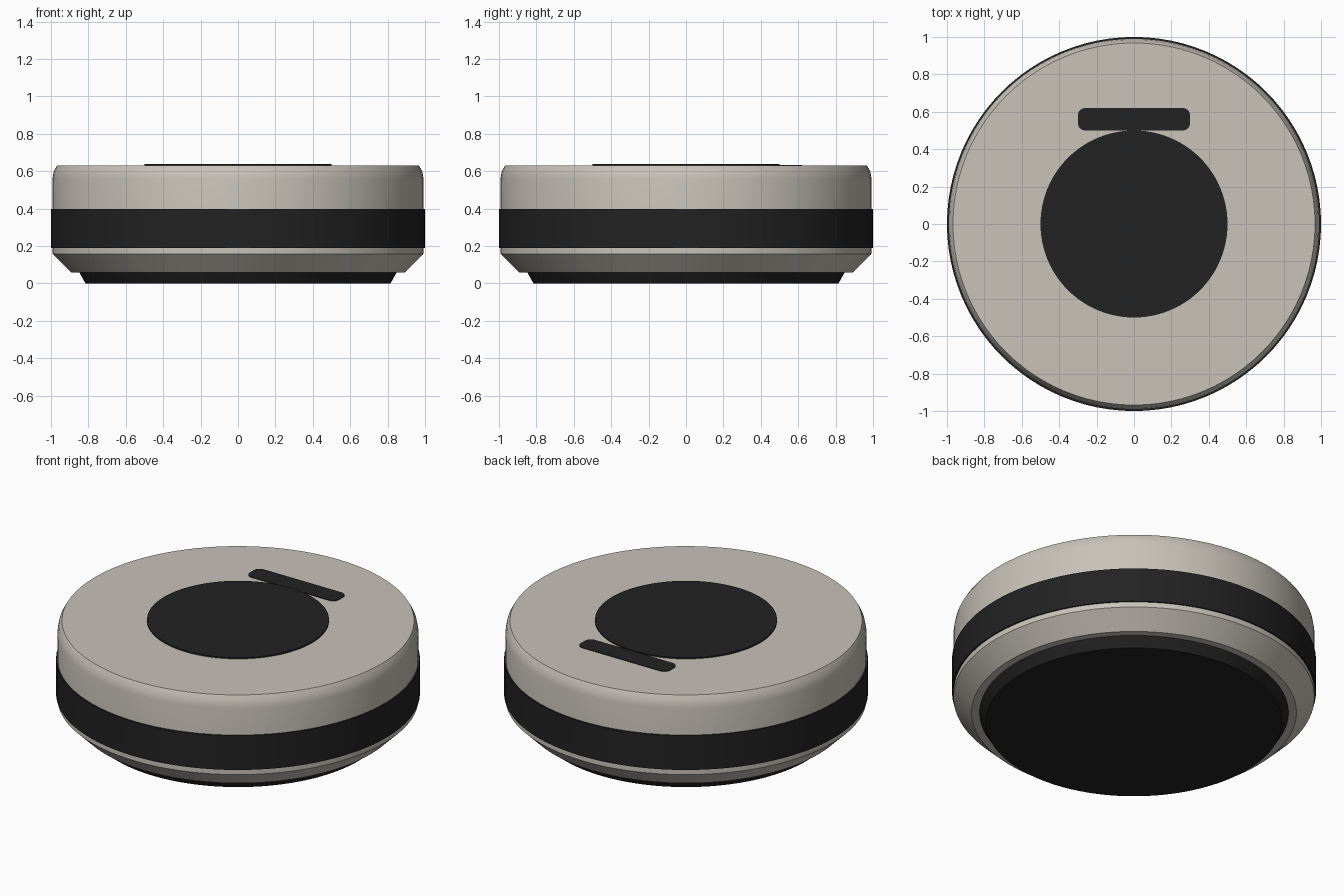
import bpy, bmesh, math

cube = bpy.data.objects.get("Cube")
if cube:
    bpy.data.objects.remove(cube, do_unlink=True)


def material(name, colour):
    m = bpy.data.materials.new(name)
    m.use_nodes = True
    m.diffuse_color = (*colour, 1)
    m.node_tree.nodes["Principled BSDF"].inputs["Base Color"].default_value = (*colour, 1)
    return m


shell = material("warm grey shell", (0.58, 0.545, 0.485))
black = material("soft black", (0.016, 0.016, 0.016))


def finish(name, bm, mat, angle=30):
    bmesh.ops.recalc_face_normals(bm, faces=bm.faces)
    mesh = bpy.data.meshes.new(name)
    bm.to_mesh(mesh)
    bm.free()
    mesh.materials.append(mat)
    ob = bpy.data.objects.new(name, mesh)
    bpy.context.collection.objects.link(ob)
    bpy.ops.object.select_all(action='DESELECT')
    ob.select_set(True)
    bpy.context.view_layer.objects.active = ob
    bpy.ops.object.shade_smooth_by_angle(angle=math.radians(angle))
    return ob


def turned(name, profile, mat, segments=96):
    """Closed solid turned about z from (radius, height) points."""
    bm = bmesh.new()
    rings = []
    for r, z in profile:
        rings.append([bm.verts.new((r * math.cos(a), r * math.sin(a), z))
                      for a in (math.tau * i / segments for i in range(segments))])
    for low, high in zip(rings, rings[1:]):
        for i in range(segments):
            j = (i + 1) % segments
            bm.faces.new((low[i], low[j], high[j], high[i]))
    bm.faces.new(rings[0])
    bm.faces.new(rings[-1])
    return finish(name, bm, mat)


def rounded_plate(name, cx, cy, w, d, radius, z0, z1, mat, steps=8):
    """Flat plate with rounded corners."""
    bm = bmesh.new()
    outline = []
    for q, (sx, sy) in enumerate(((1, 1), (-1, 1), (-1, -1), (1, -1))):
        for k in range(steps + 1):
            a = math.pi / 2 * (q + k / steps)
            outline.append(bm.verts.new((cx + sx * (w / 2 - radius) + radius * math.cos(a),
                                         cy + sy * (d / 2 - radius) + radius * math.sin(a), z0)))
    face = bm.faces.new(outline)
    top = bmesh.ops.extrude_face_region(bm, geom=[face])["geom"]
    bmesh.ops.translate(bm, vec=(0, 0, z1 - z0),
                        verts=[g for g in top if isinstance(g, bmesh.types.BMVert)])
    return finish(name, bm, mat)


# Foot, main shell with chamfered underside and softened rim, and wrap-around band
turned("base_foot", [(0.815, 0), (0.85, 0.062)], black)
turned("body_shell", [(0.893, 0.06), (0.992, 0.158), (0.992, 0.56),
                      (0.985, 0.60), (0.968, 0.63)], shell)
turned("side_band", [(0.99, 0.19), (1.0, 0.19), (1.0, 0.398), (0.99, 0.398)], black)

# Top details
turned("top_disc", [(0.5, 0.625), (0.5, 0.638)], black)
rounded_plate("top_slot", 0, 0.56, 0.6, 0.12, 0.04, 0.627, 0.634, black)
